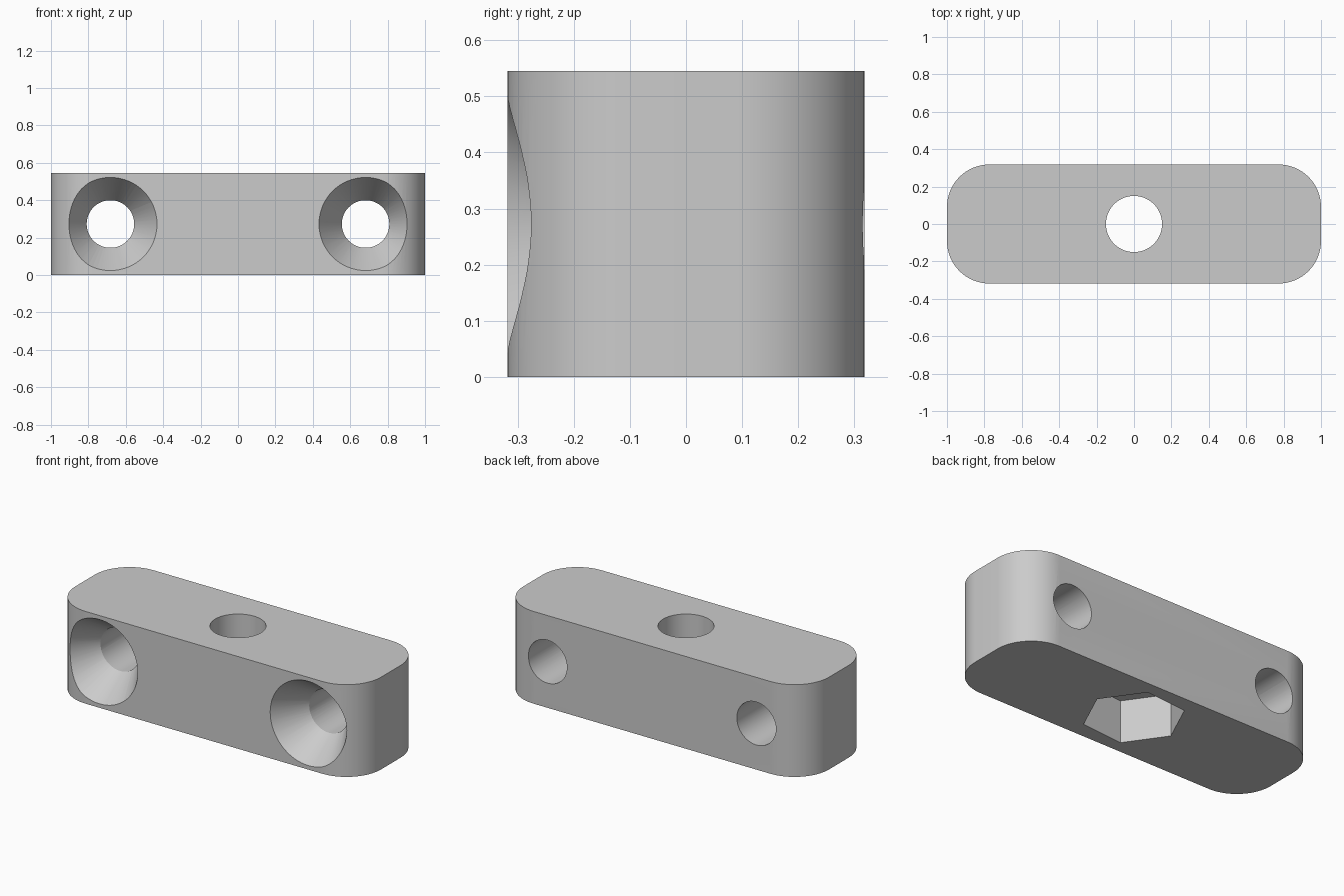
import bpy, bmesh, math
from mathutils import Matrix

if "Cube" in bpy.data.objects:
    bpy.data.objects.remove(bpy.data.objects["Cube"])

HX, HY, H, R = 1.0, 0.318, 0.545, 0.227   # half length, half depth, height, corner radius
HOLE_X, HOLE_R, RIM_R, SINK = 0.682, 0.127, 0.249, 0.19

grey = bpy.data.materials.new("grey plastic")
grey.diffuse_color = (0.6, 0.6, 0.6, 1)
grey.use_nodes = True
grey.node_tree.nodes["Principled BSDF"].inputs["Base Color"].default_value = grey.diffuse_color


def add_object(name, bm):
    bmesh.ops.recalc_face_normals(bm, faces=bm.faces)
    mesh = bpy.data.meshes.new(name)
    bm.to_mesh(mesh)
    bm.free()
    mesh.materials.append(grey)
    obj = bpy.data.objects.new(name, mesh)
    bpy.context.collection.objects.link(obj)
    return obj


def cutter(name, r1, r2, start, end, x=0, z=0, sides=64, spin=0, along_y=False):
    """Cone or prism from start (radius r1) to end (radius r2) along z or y."""
    bm = bmesh.new()
    m = Matrix.Translation((0, 0, (start + end) / 2)) @ Matrix.Rotation(spin, 4, 'Z')
    if along_y:
        m = Matrix.Translation((x, 0, z)) @ Matrix.Rotation(-math.pi / 2, 4, 'X') @ m
    bmesh.ops.create_cone(bm, cap_ends=True, segments=sides, radius1=r1, radius2=r2,
                          depth=end - start, matrix=m)
    obj = add_object(name, bm)
    obj.hide_render = True
    return obj


# Rounded block
bm = bmesh.new()
outline = []
for k, (sx, sy) in enumerate([(1, 1), (-1, 1), (-1, -1), (1, -1)]):
    for i in range(17):
        a = math.pi / 2 * (k + i / 16)
        outline.append(bm.verts.new((sx * (HX - R) + R * math.cos(a),
                                     sy * (HY - R) + R * math.sin(a), 0)))
base = bm.faces.new(outline)
top = bmesh.ops.extrude_face_region(bm, geom=[base])["geom"]
bmesh.ops.translate(bm, vec=(0, 0, H),
                    verts=[g for g in top if isinstance(g, bmesh.types.BMVert)])
block = add_object("mounting_block", bm)

# Bolt hole with hexagonal nut pocket underneath
cutters = [
    cutter("bolt_hole", 0.15, 0.15, 0.1, H + 0.1),
    cutter("nut_pocket", 0.27, 0.27, -0.1, 0.25, sides=6, spin=math.radians(95)),
]

# Countersunk screw holes, one at each end
slope = (RIM_R - HOLE_R) / SINK
for side, x in (("left", -HOLE_X), ("right", HOLE_X)):
    cutters.append(cutter(side + "_screw_hole", HOLE_R, HOLE_R, -HY - 0.1, HY + 0.1,
                          x, H / 2, along_y=True))
    cutters.append(cutter(side + "_countersink", RIM_R + 0.04 * slope, HOLE_R - 0.01 * slope,
                          -HY - 0.04, -HY + SINK + 0.01, x, H / 2, along_y=True))

bpy.context.view_layer.objects.active = block
block.select_set(True)
for c in cutters:
    mod = block.modifiers.new(c.name, 'BOOLEAN')
    mod.operation = 'DIFFERENCE'
    mod.solver = 'EXACT'
    mod.object = c
    bpy.ops.object.modifier_apply(modifier=mod.name)
for c in cutters:
    bpy.data.objects.remove(c)

bpy.ops.object.shade_smooth_by_angle(angle=math.radians(25))
